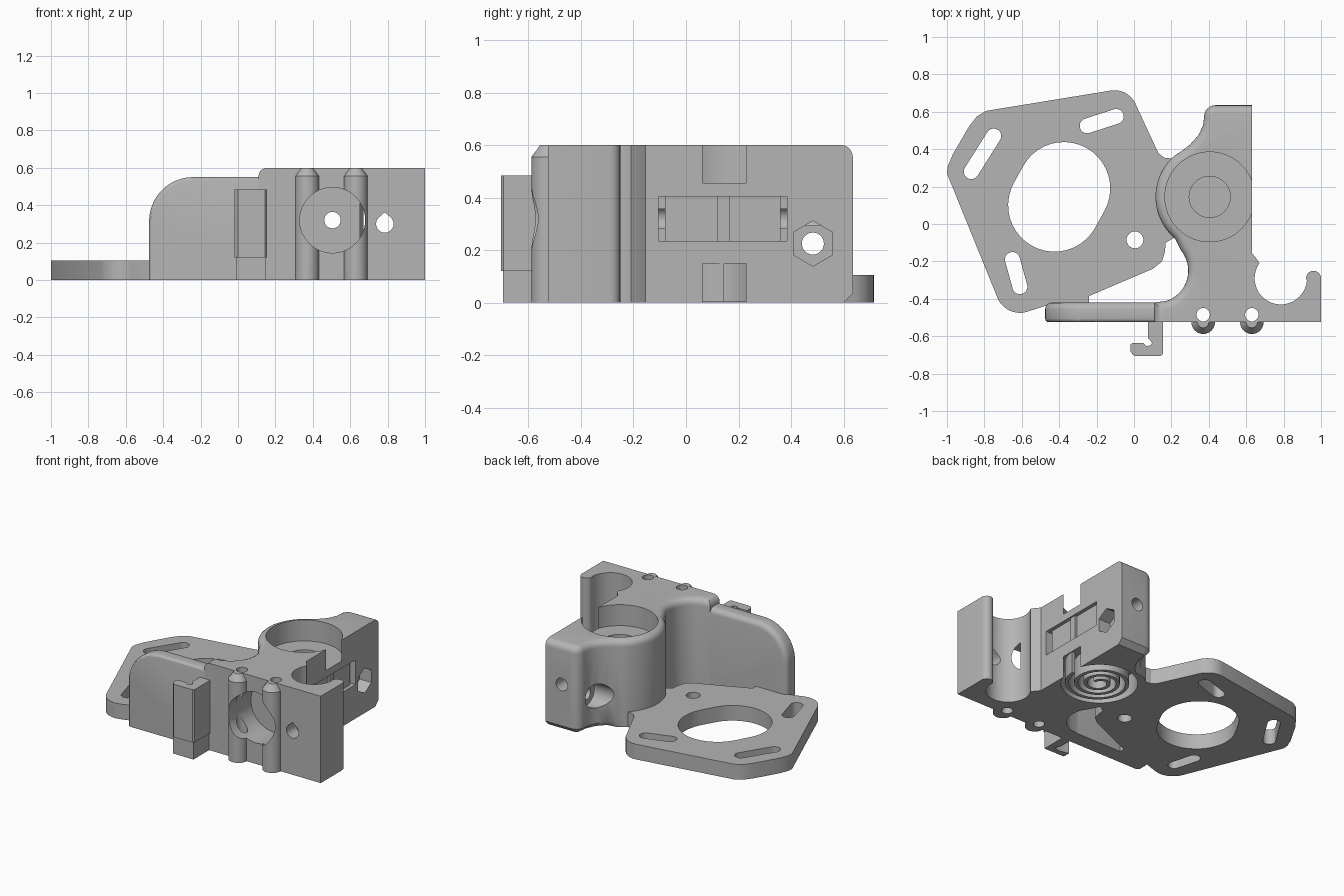
import bpy, bmesh
from math import cos, sin, radians, atan2, degrees, pi

cube = bpy.data.objects.get("Cube")
if cube:
    bpy.data.objects.remove(cube, do_unlink=True)

grey = bpy.data.materials.new("mid grey plastic")
grey.use_nodes = True
grey.diffuse_color = (0.46, 0.46, 0.46, 1)
grey.node_tree.nodes["Principled BSDF"].inputs["Base Color"].default_value = grey.diffuse_color


def arc(cx, cy, r, a0, a1, n=12):
    steps = [radians(a0 + (a1 - a0) * i / n) for i in range(n + 1)]
    return [(cx + r * cos(a), cy + r * sin(a)) for a in steps]


def circle(cx, cy, r, n=48, start=0):
    return arc(cx, cy, r, start, start + 360, n)[:-1]


def capsule(p, q, r):
    d = degrees(atan2(q[1] - p[1], q[0] - p[0]))
    return arc(*q, r, d - 90, d + 90, 20) + arc(*p, r, d + 90, d + 270, 20)


def prism(name, pts, lo, hi, axis="Z", bevels=()):
    """Extrude a profile; bevels = (at_high_end, point indices, size, segments)."""
    place = {"X": lambda u, v, w: (w, u, v),
             "Y": lambda u, v, w: (u, w, v),
             "Z": lambda u, v, w: (u, v, w)}[axis]
    bm = bmesh.new()
    low = [bm.verts.new(place(u, v, lo)) for u, v in pts]
    high = [bm.verts.new(place(u, v, hi)) for u, v in pts]
    n = len(pts)
    bm.faces.new(low)
    bm.faces.new(high)
    for i in range(n):
        j = (i + 1) % n
        bm.faces.new((low[i], low[j], high[j], high[i]))
    bmesh.ops.recalc_face_normals(bm, faces=bm.faces[:])
    for at_high, ids, size, segs in bevels:
        ring = high if at_high else low
        edges = [bm.edges.get((ring[i], ring[i + 1])) for i in ids]
        bmesh.ops.bevel(bm, geom=edges, offset=size, segments=segs, profile=0.5,
                        affect="EDGES", clamp_overlap=False)
    return finish(name, bm)


def finish(name, bm):
    me = bpy.data.meshes.new(name)
    bm.to_mesh(me)
    bm.free()
    me.materials.append(grey)
    ob = bpy.data.objects.new(name, me)
    bpy.context.collection.objects.link(ob)
    return ob


def cut(targets, pts, lo, hi, axis="Z"):
    tool = prism("cutter", pts, lo, hi, axis)
    tool.hide_render = True
    for ob in targets:
        mod = ob.modifiers.new("cut", "BOOLEAN")
        mod.operation, mod.solver, mod.object = "DIFFERENCE", "EXACT", tool
        bpy.context.view_layer.objects.active = ob
        bpy.ops.object.modifier_apply(modifier=mod.name)
    bpy.data.objects.remove(tool, do_unlink=True)


def rect(x0, y0, x1, y1):
    return [(x0, y0), (x1, y0), (x1, y1), (x0, y1)]


# Mounting plate with motor opening and adjustment slots
outline = (arc(-0.61, -0.345, 0.13, 200, 290)
           + [(-0.45, -0.43), (-0.24, -0.45), (-0.24, -0.385), (0.1, -0.24)]
           + [(0.15, -0.2), (0.165, -0.15), (0.17, -0.1), (0.22, -0.07), (0.14, 0.08)]
           + [(0.14, 0.2), (0.2, 0.35), (0.16, 0.355), (0.13, 0.38)]
           + arc(-0.105, 0.59, 0.125, 20, 100)
           + [(-0.79, 0.605), (-0.84, 0.575), (-0.88, 0.525), (-0.97, 0.37)]
           + [(-0.995, 0.31), (-1, 0.27)])
plate = prism("mounting_plate", outline, 0, 0.105)
cut([plate], capsule((-0.425, 0.1), (-0.375, 0.19), 0.248), -0.1, 0.2)
for p, q in [((-0.25, 0.525), (-0.095, 0.575)), ((-0.87, 0.28), (-0.75, 0.47)),
             ((-0.65, -0.19), (-0.61, -0.335))]:
    cut([plate], capsule(p, q, 0.04), -0.1, 0.2)
cut([plate], circle(0.005, -0.085, 0.045, 24), -0.1, 0.2)

# Main block: bearing housing, concave neck and open channel
soft = ([(0.63, 0.635)] + arc(0.435, 0.575, 0.06, 90, 180, 6)
        + [(0.37, 0.53), (0.345, 0.475), (0.3, 0.425), (0.255, 0.39)]
        + arc(0.405, 0.145, 0.29, 130, 230, 24)
        + arc(0.12, -0.25, 0.17, 40, -70, 18) + [(0.11, -0.42), (0.11, -0.525)])
hard = ([(1, -0.525)] + arc(0.96, -0.29, 0.04, 0, 180, 10)
        + arc(0.785, -0.29, 0.14, -5, -215, 32) + [(0.655, -0.185), (0.63, -0.155)])
body = prism("main_block", soft + hard, 0, 0.6, bevels=[
    (True, range(len(soft) - 1), 0.045, 5), (False, range(11), 0.035, 1)])

# Guide pillars with tapered tops
pillars = []
for side, x in (("right", 0.37), ("left", 0.63)):
    bm = bmesh.new()
    rings = []
    for r, z in ((0.063, 0), (0.063, 0.555), (0.03, 0.6)):
        rings.append([bm.verts.new((u, v, z)) for u, v in circle(x, -0.525, r, 32)])
    bm.faces.new(rings[0])
    bm.faces.new(rings[-1])
    for a, b in zip(rings, rings[1:]):
        for i in range(32):
            j = (i + 1) % 32
            bm.faces.new((a[i], a[j], b[j], b[i]))
    bmesh.ops.recalc_face_normals(bm, faces=bm.faces[:])
    pillars.append(finish(side + "_pillar", bm))

# Front round recess, vertical pin holes and cross holes
front = [body] + pillars
cut(front, circle(0.505, 0.32, 0.175, 64), -0.7, -0.33, "Y")
for x in (0.37, 0.63):
    cut(front, circle(x, -0.485, 0.036, 24), -0.1, 0.7)
cut([body], circle(0.505, 0.32, 0.044, 24), -0.4, 0.8, "Y")
cut([body], arc(0.785, 0.3, 0.047, 135, 405, 18) + [(0.785, 0.362)], -0.7, -0.35, "Y")

# Bearing pockets above and below, centre bore, side window
cut([body], circle(0.405, 0.145, 0.24, 64), 0.455, 0.7)
cut([body], circle(0.405, 0.145, 0.24, 64), -0.1, 0.15)
cut([body], circle(0.405, 0.145, 0.11, 40), 0.165, 0.5)
cut([body], rect(-0.105, 0.235, 0.385, 0.405), 0.53, 0.7, "X")

# Clamp screw hole with nut trap and counterbore
cut([body], circle(0.483, 0.225, 0.042, 24), 0.2, 0.8, "X")
cut([body], circle(0.483, 0.225, 0.086, 6, 30), 0.54, 0.7, "X")
cut([body], circle(0.483, 0.225, 0.082, 32), 0.2, 0.42, "X")

# Window panel and its middle rib
prism("window_panel", rect(-0.08, 0.23, 0.36, 0.41), 0.58, 0.605, "X")
prism("window_rib", rect(0.12, 0.23, 0.165, 0.41), 0.57, 0.62, "X")

# Spiral rib in the lower pocket
turns = [(0.035 + 0.175 * i / 90, 6 * pi * i / 90) for i in range(91)]
outer = [(0.405 + (r + 0.012) * cos(a), 0.145 + (r + 0.012) * sin(a)) for r, a in turns]
inner = [(0.405 + (r - 0.012) * cos(a), 0.145 + (r - 0.012) * sin(a)) for r, a in turns]
prism("spiral_rib", outer + inner[::-1], 0.002, 0.155)

# Side wall with rounded upper corner
profile = ([(-0.475, 0)] + arc(-0.24, 0.315, 0.235, 180, 90, 16)
           + [(0.2, 0.55), (0.2, 0)])
prism("side_wall", profile, -0.525, -0.42, "Y", bevels=[
    (True, range(18), 0.035, 4), (False, range(18), 0.02, 3)])

# Cable hook and its foot
hook = [(0.075, -0.51), (0.075, -0.61), (0.097, -0.635), (0.09, -0.65), (0.065, -0.652),
        (0.05, -0.637), (-0.01, -0.637), (-0.02, -0.645), (-0.02, -0.68), (0, -0.705),
        (0.145, -0.705), (0.155, -0.695), (0.155, -0.51)]
prism("cable_hook", hook, 0.12, 0.485)
foot = [(0.085, -0.51), (0.085, -0.61), (0.105, -0.65), (0.06, -0.66), (-0.01, -0.645),
        (-0.01, -0.695), (0.147, -0.697), (0.147, -0.51)]
prism("hook_foot", foot, 0, 0.12)

# Smooth curved faces, keep edges crisp
for ob in bpy.context.collection.objects:
    if ob.type == "MESH" and grey.name in ob.data.materials:
        bpy.ops.object.select_all(action="DESELECT")
        ob.select_set(True)
        bpy.context.view_layer.objects.active = ob
        bpy.ops.object.shade_smooth_by_angle(angle=radians(30))
